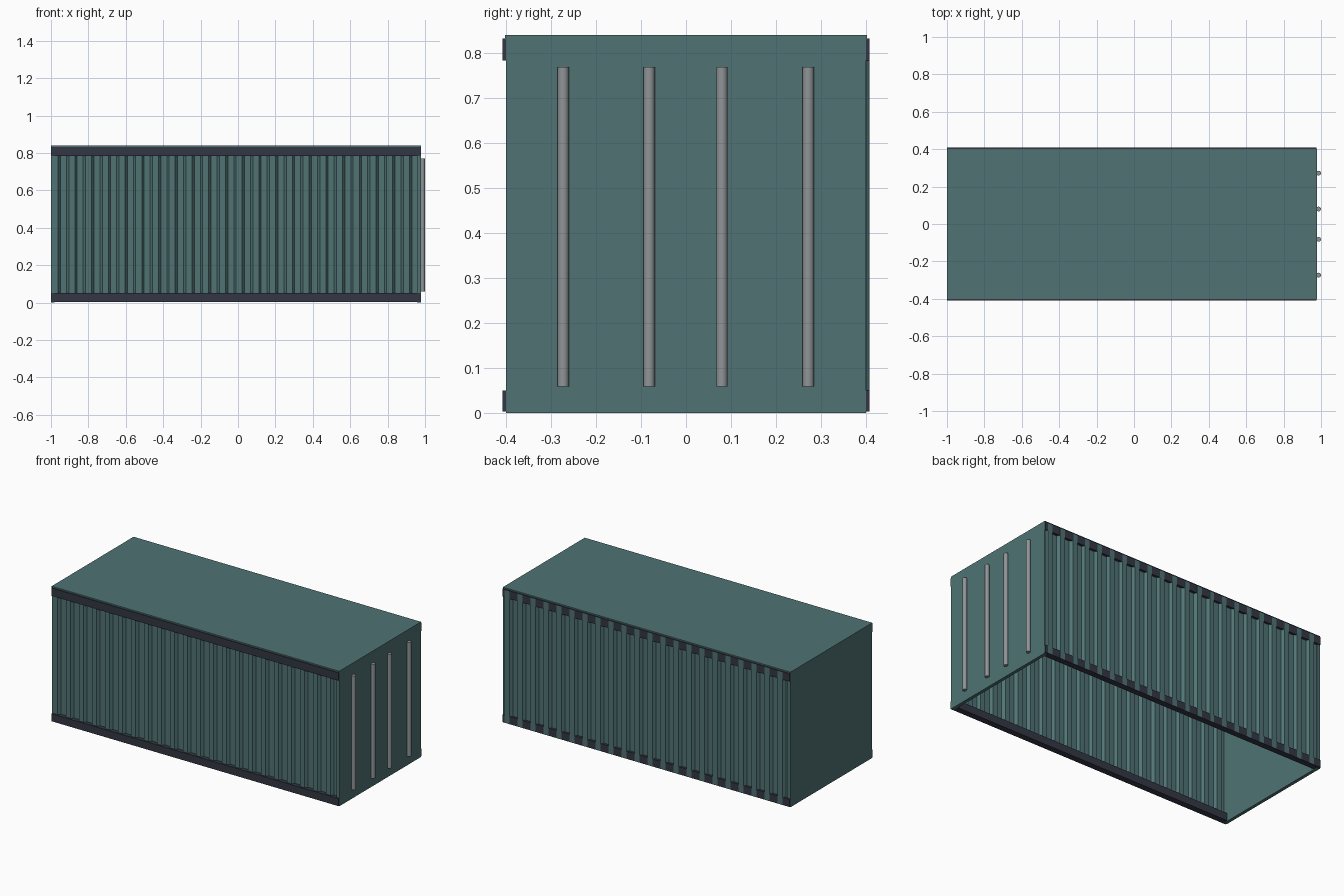
import bpy, bmesh

if "Cube" in bpy.data.objects:
    bpy.data.objects.remove(bpy.data.objects["Cube"])


def material(name, rgb):
    m = bpy.data.materials.new(name)
    m.diffuse_color = (*rgb, 1)
    m.use_nodes = True
    m.node_tree.nodes["Principled BSDF"].inputs["Base Color"].default_value = m.diffuse_color
    return m


TEAL = material("teal paint", (0.080, 0.171, 0.175))
DARK = material("dark rail paint", (0.034, 0.039, 0.058))
STEEL = material("grey steel", (0.28, 0.30, 0.31))


def finish(name, bm, mat):
    me = bpy.data.meshes.new(name)
    bm.to_mesh(me)
    bm.free()
    me.materials.append(mat)
    ob = bpy.data.objects.new(name, me)
    bpy.context.collection.objects.link(ob)
    return ob


def box(name, x, y, z, mat):
    bm = bmesh.new()
    bmesh.ops.create_cube(bm, size=1)
    for v in bm.verts:
        for i, (lo, hi) in enumerate((x, y, z)):
            v.co[i] = hi if v.co[i] > 0 else lo
    return finish(name, bm, mat)


X0, X1 = -1.0, 0.978


def corrugated_wall(name, y0, depth, flip):
    """Trapezoid sheet running along x; ridges lean toward +y."""
    n, a, b = 22, X0 + 0.006, X1 - 0.004
    p = (b - a) / n
    pts = []
    for i in range(n):
        for f, d in ((0, 0), (0.36, 0), (0.5, 1), (0.86, 1)):
            pts.append((a + (i + f) * p, y0 + d * depth))
    pts.append((b, y0))
    bm = bmesh.new()
    rows = [[bm.verts.new((x, y, z)) for x, y in pts] for z in (0.004, 0.829)]
    for i in range(len(pts) - 1):
        q = [rows[0][i], rows[0][i + 1], rows[1][i + 1], rows[1][i]]
        bm.faces.new(q[::-1] if flip else q)
    return finish(name, bm, TEAL)


# side walls: the back ridges show through the rails
corrugated_wall("front_wall", -0.398, 0.016, False)
corrugated_wall("back_wall", 0.3925, 0.016, True)

# end panels and roof (the underside is open)
box("door_panel", (X1 - 0.02, X1), (-0.4, 0.4), (0, 0.83), TEAL)
box("end_panel", (X0, X0 + 0.02), (-0.4, 0.4), (0, 0.83), TEAL)
box("roof", (X0, X1), (-0.402, 0.402), (0.83, 0.84), TEAL)

# long rails, top and bottom on each side
for side, s in (("front", -1), ("back", 1)):
    y = sorted((s * 0.37, s * 0.408))
    for level, z in (("bottom", (0.003, 0.05)), ("top", (0.783, 0.832))):
        box(f"{side}_{level}_rail", (X0 + 0.001, X1 - 0.001), y, z, DARK)

# door locking rods
for i, y in enumerate((-0.273, -0.082, 0.080, 0.272)):
    bm = bmesh.new()
    bmesh.ops.create_cone(bm, cap_ends=True, segments=16, radius1=0.0127,
                          radius2=0.0127, depth=0.71)
    bmesh.ops.translate(bm, verts=bm.verts, vec=(0.987, y, 0.414))
    rod = finish(f"locking_rod_{i + 1}", bm, STEEL)
    for f in rod.data.polygons:
        f.use_smooth = len(f.vertices) == 4
